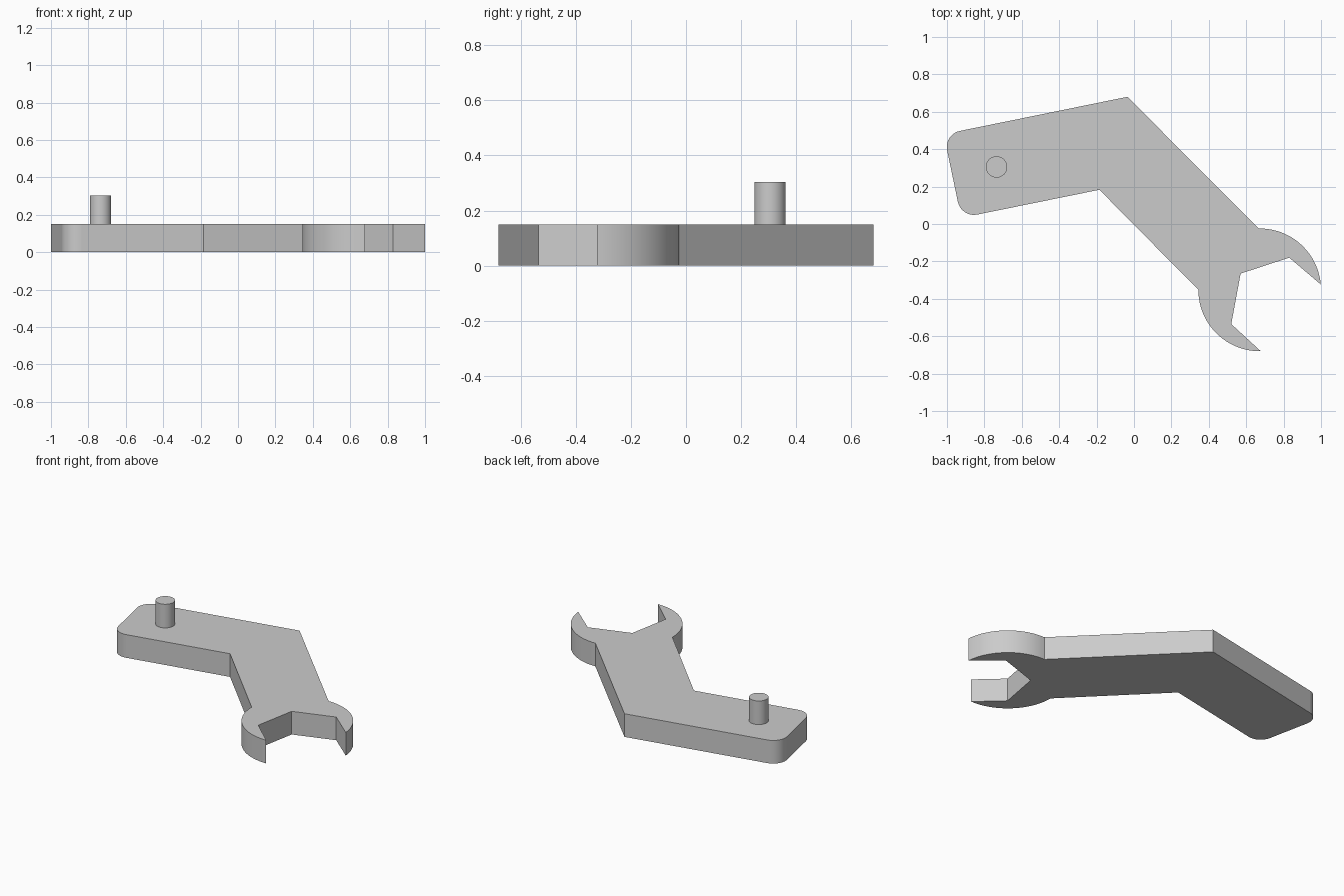
import bpy, bmesh
from math import cos, sin, radians, pi
from mathutils import Vector

cube = bpy.data.objects.get("Cube")
if cube:
    bpy.data.objects.remove(cube, do_unlink=True)

THICKNESS = 0.15
PIN_TOP = 0.303

grey = bpy.data.materials.new("plain_grey")
grey.use_nodes = True
grey.diffuse_color = (0.6, 0.6, 0.6, 1)
grey.node_tree.nodes["Principled BSDF"].inputs["Base Color"].default_value = (0.6, 0.6, 0.6, 1)


def arc(centre, radius, start, end, steps):
    """Points along a circular arc, angles in degrees."""
    angles = [radians(start + (end - start) * i / steps) for i in range(steps + 1)]
    return [Vector((centre[0] + radius * cos(a), centre[1] + radius * sin(a))) for a in angles]


def fillet(before, corner, after, radius, steps=10):
    """Rounded right-angle corner between two straight edges."""
    corner = Vector(corner)
    u = (Vector(before) - corner).normalized()
    v = (Vector(after) - corner).normalized()
    centre = corner + (u + v) * radius
    turns = [i / steps * pi / 2 for i in range(steps + 1)]
    return [centre - v * radius * cos(t) - u * radius * sin(t) for t in turns]


def extrude_outline(name, points, bottom, top):
    """Solid from a flat outline; only the short facets of curves are smooth."""
    bm = bmesh.new()
    base = bm.faces.new([bm.verts.new((p[0], p[1], bottom)) for p in points])
    extruded = bmesh.ops.extrude_face_region(bm, geom=[base], use_keep_orig=True)
    moved = [g for g in extruded["geom"] if isinstance(g, bmesh.types.BMVert)]
    bmesh.ops.translate(bm, verts=moved, vec=(0, 0, top - bottom))
    bmesh.ops.recalc_face_normals(bm, faces=bm.faces)
    for face in bm.faces:
        face.smooth = min(e.calc_length() for e in face.edges) < 0.06 and abs(face.normal.z) < 0.5
    mesh = bpy.data.meshes.new(name)
    bm.to_mesh(mesh)
    bm.free()
    mesh.materials.append(grey)
    obj = bpy.data.objects.new(name, mesh)
    bpy.context.collection.objects.link(obj)
    return obj


# Bent arm: outer and inner elbow, and the square end before rounding
outer_elbow, inner_elbow = (-0.035, 0.68), (-0.185, 0.183)
end_back, end_front = (-1.017, 0.48), (-0.924, 0.033)

# Open jaw head: round outside with an angular mouth
head, head_radius = (0.672, -0.352), 0.328
mouth = [(0.83, -0.18), (0.57, -0.265), (0.52, -0.535)]

outline = [Vector(outer_elbow)]
outline += fillet(outer_elbow, end_back, end_front, 0.088)
outline += fillet(end_back, end_front, inner_elbow, 0.088)
outline += [Vector(inner_elbow)]
outline += arc(head, head_radius, 180, 271, 24)
outline += [Vector(p) for p in reversed(mouth)]
outline += arc(head, head_radius, 5, 91, 24)
extrude_outline("bent_wrench_arm", outline, 0, THICKNESS)

# Upright pin near the square end
extrude_outline("pin", arc((-0.735, 0.305), 0.057, 0, 352.5, 47), THICKNESS - 0.01, PIN_TOP)
